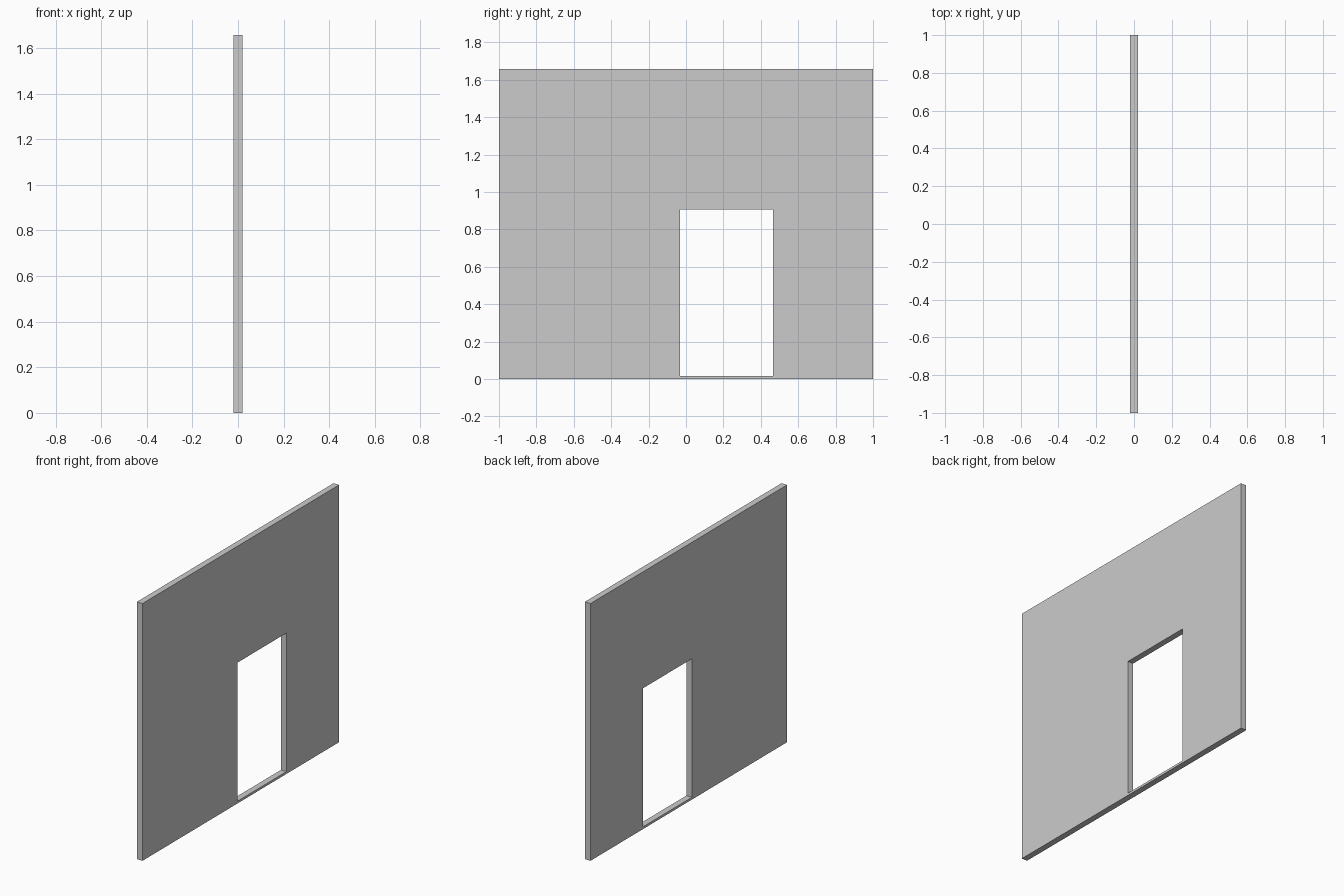
import bpy, bmesh

if "Cube" in bpy.data.objects:
    bpy.data.objects.remove(bpy.data.objects["Cube"])

THICK = 0.04
WALL = (-1.0, 1.0, 0.0, 1.657)          # y min, y max, z min, z max
DOORWAY = (-0.032, 0.465, 0.015, 0.907)


def rect(bm, y0, y1, z0, z1):
    """Four corner vertices on the wall's back plane."""
    return [bm.verts.new((-THICK / 2, y, z))
            for y, z in ((y0, z0), (y1, z0), (y1, z1), (y0, z1))]


bm = bmesh.new()

# Wall face: a rectangular frame around the doorway
outer, inner = rect(bm, *WALL), rect(bm, *DOORWAY)
faces = []
for i in range(4):
    j = (i + 1) % 4
    faces.append(bm.faces.new((outer[i], outer[j], inner[j], inner[i])))

# Thickness: outer edges and doorway reveals come from the extrusion
ext = bmesh.ops.extrude_face_region(bm, geom=faces, use_keep_orig=True)
verts = [g for g in ext["geom"] if isinstance(g, bmesh.types.BMVert)]
bmesh.ops.translate(bm, verts=verts, vec=(THICK, 0, 0))
bmesh.ops.recalc_face_normals(bm, faces=bm.faces)

mesh = bpy.data.meshes.new("doorway_wall")
bm.to_mesh(mesh)
bm.free()
wall = bpy.data.objects.new("doorway_wall", mesh)
bpy.context.collection.objects.link(wall)
